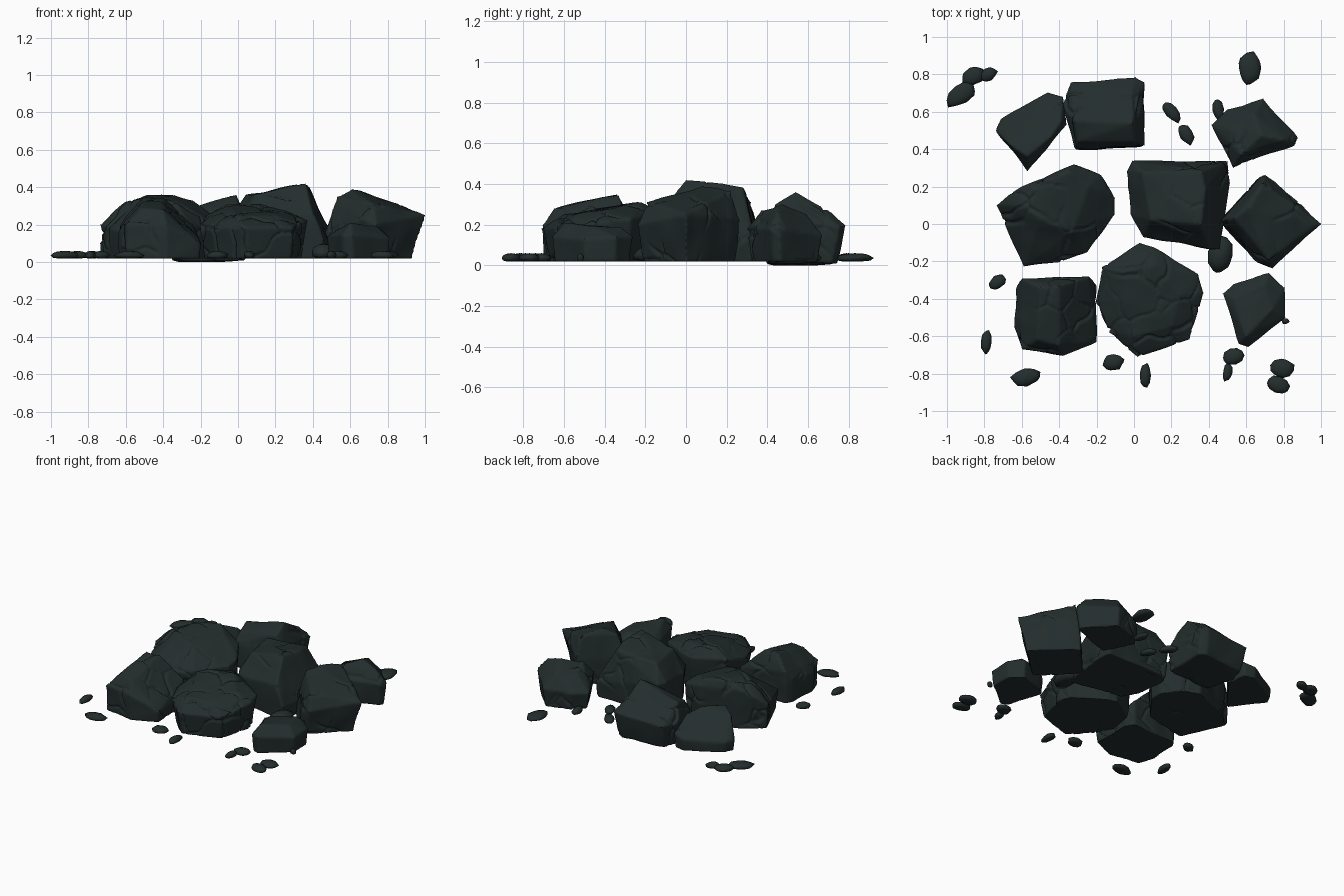
import bpy, bmesh, math
from mathutils import Vector, Matrix, noise

default_cube = bpy.data.objects.get("Cube")
if default_cube:
    bpy.data.objects.remove(default_cube, do_unlink=True)

stone = bpy.data.materials.new("dark_slate")
stone.use_nodes = True
slate_colour = (.017, .026, .026, 1)
stone.diffuse_color = slate_colour
stone.node_tree.nodes["Principled BSDF"].inputs["Base Color"].default_value = slate_colour
stone.node_tree.nodes["Principled BSDF"].inputs["Roughness"].default_value = .9

GROUND = .02


def add_object(name, mesh):
    obj = bpy.data.objects.new(name, mesh)
    bpy.context.collection.objects.link(obj)
    mesh.materials.clear()
    mesh.materials.append(stone)
    return obj


def hull_mesh(name, points):
    bm = bmesh.new()
    for point in points:
        bm.verts.new(point)
    result = bmesh.ops.convex_hull(bm, input=bm.verts)
    loose = {g for g in result["geom_interior"] + result["geom_unused"]
             if isinstance(g, bmesh.types.BMVert)}
    bmesh.ops.delete(bm, geom=list(loose), context="VERTS")
    bmesh.ops.recalc_face_normals(bm, faces=bm.faces)
    mesh = bpy.data.meshes.new(name)
    bm.to_mesh(mesh)
    bm.free()
    return mesh


def weather(mesh, cracks, bottom):
    """Push gentle dents and branching cracks into the dense surface."""
    moves = []
    for vert in mesh.vertices:
        warp = noise.noise_vector(vert.co * 9) * .035
        distances, _ = noise.voronoi((vert.co + warp) * 5)
        gap = distances[1] - distances[0]
        fade = max(0, min(1, noise.noise(vert.co * 4) * 3 + cracks))
        groove = max(0, 1 - gap / .07) * fade * .016
        dent = noise.noise(vert.co * 7) * .008
        moves.append(vert.co + vert.normal * (dent - groove))
    for vert, place in zip(mesh.vertices, moves):
        place.z = max(place.z, bottom)
        vert.co = place


def boulder(name, rim, crown, foot=.92, shift=(0, 0), bottom=GROUND, cracks=0):
    """Hull of a shoulder rim, a crown and a scaled copy of the rim as foot."""
    rim = [Vector(p) for p in rim]
    centre = sum(rim, Vector()) / len(rim)
    base = [centre + (p - centre) * foot + Vector((*shift, 0)) for p in rim]
    for point in base:
        point.z = GROUND - .01
    block = add_object(name, hull_mesh(name, rim + [Vector(p) for p in crown] + base))
    remesh = block.modifiers.new("dense_skin", "REMESH")
    remesh.mode = "VOXEL"
    remesh.voxel_size = .01
    soften = block.modifiers.new("worn_edges", "SMOOTH")
    soften.factor = .5
    soften.iterations = 3
    graph = bpy.context.evaluated_depsgraph_get()
    skin = bpy.data.meshes.new_from_object(block.evaluated_get(graph))
    block.modifiers.clear()
    block.data = skin
    weather(skin, cracks, bottom)
    skin.materials.clear()
    skin.materials.append(stone)
    skin.shade_smooth()


def pebble(index, x, y, length, width, turn=0, height=.04):
    """Small flattened stone lying on the ground."""
    bm = bmesh.new()
    bmesh.ops.create_icosphere(bm, subdivisions=2, radius=1)
    spin = Matrix.Rotation(math.radians(turn), 3, "Z")
    for vert in bm.verts:
        lump = 1 + noise.noise(vert.co * 1.3 + Vector((index * 5, 0, 0))) * .25
        flat = Vector((vert.co.x * length, vert.co.y * width, 0)) * lump
        level = GROUND + height * max(0, vert.co.z * .6 + .4)
        vert.co = spin @ flat + Vector((x, y, level))
    mesh = bpy.data.meshes.new("pebble")
    bm.to_mesh(mesh)
    bm.free()
    mesh.shade_smooth()
    add_object(f"pebble_{index}", mesh)


# Left side: broad cracked boulder and ridged block in front of it
boulder("left_boulder",
        [(-.74, .1, .2), (-.6, .2, .3), (-.32, .32, .31), (-.18, .26, .27), (-.1, .14, .22),
         (-.1, .05, .2), (-.25, -.15, .2), (-.4, -.2, .17), (-.59, -.23, .15)],
        [(-.6, .1, .32), (-.5, .02, .34), (-.48, .23, .36), (-.34, .29, .36), (-.24, .2, .33),
         (-.33, -.04, .32)],
        foot=.95, cracks=.4)
boulder("front_left_block",
        [(-.63, -.34, .2), (-.6, -.29, .25), (-.24, -.28, .2), (-.2, -.33, .1), (-.2, -.63, .1),
         (-.38, -.71, .2), (-.6, -.67, .2), (-.64, -.55, .15)],
        [(-.5, -.34, .35), (-.4, -.33, .35), (-.52, -.62, .29), (-.4, -.65, .28)],
        foot=.96, cracks=.4)

# Front and centre
boulder("front_boulder",
        [(-.21, -.42, .2), (-.17, -.23, .25), (.03, -.1, .26), (.1, -.12, .26), (.34, -.27, .23),
         (.37, -.37, .22), (.3, -.62, .19), (.02, -.71, .18), (-.13, -.58, .19)],
        [(-.06, -.26, .31), (.12, -.22, .31), (.25, -.38, .28), (.2, -.55, .25), (0, -.6, .25)],
        foot=.9, cracks=.5)
boulder("central_boulder",
        [(-.04, .28, .24), (-.01, .34, .24), (.5, .34, .13), (.51, .22, .12), (.46, -.14, .12),
         (.4, -.13, .26), (.05, -.07, .22), (-.02, .05, .22)],
        [(.04, .28, .36), (.36, .28, .38), (.38, .18, .4), (.36, 0, .42), (.09, .02, .36)],
        foot=.95, cracks=-.2)

# Right side
boulder("right_block",
        [(.47, .02, .17), (.7, .27, .22), (.76, .23, .23), (1, 0, .25),
         (.74, -.24, .2), (.67, -.21, .22)],
        [(.53, .03, .35), (.61, .08, .39), (.69, .22, .37), (.96, 0, .27), (.72, -.19, .31)],
        foot=.9, shift=(-.04, 0), cracks=.1)
boulder("front_right_block",
        [(.47, -.37, .14), (.53, -.32, .14), (.72, -.26, .14), (.81, -.34, .14),
         (.81, -.5, .13), (.61, -.66, .14), (.56, -.64, .14)],
        [(.53, -.4, .18), (.7, -.32, .19), (.74, -.46, .2), (.6, -.6, .21)],
        foot=.92, cracks=-.3)

# Back row
boulder("back_right_block",
        [(.41, .53, .14), (.5, .61, .14), (.69, .67, .15), (.88, .46, .18),
         (.86, .42, .18), (.53, .3, .18)],
        [(.52, .5, .23), (.64, .59, .25), (.68, .47, .3), (.8, .45, .26), (.57, .37, .27)],
        foot=.88, cracks=.1)
boulder("back_block",
        [(-.38, .64, .18), (-.34, .76, .18), (.01, .79, .2), (.06, .76, .19), (.06, .42, .18),
         (-.32, .4, .18)],
        [(-.32, .55, .28), (-.01, .54, .36), (-.01, .72, .26), (0, .44, .3), (-.3, .44, .25),
         (-.28, .5, -.01)],
        foot=.9, shift=(0, -.03), bottom=0, cracks=-.1)
boulder("back_left_block",
        [(-.74, .5, .1), (-.71, .56, .09), (-.46, .7, .1), (-.38, .68, .12),
         (-.36, .53, .15), (-.57, .28, .13)],
        [(-.66, .42, .23), (-.57, .36, .26), (-.45, .46, .25), (-.39, .55, .21)],
        foot=.97, cracks=-.4)

# Scattered pebbles: x, y, half length, half width, turn
pebbles = [
    (-.925, .695, .09, .055, 35), (-.86, .79, .06, .05, 20), (-.78, .8, .05, .035, 30),
    (.62, .83, .09, .06, 90), (.2, .6, .065, .035, -50), (.28, .48, .06, .035, -60),
    (.45, .61, .06, .03, 100), (.46, -.16, .1, .065, 80, .08), (-.73, -.31, .05, .035, 30),
    (-.79, -.63, .065, .03, 85), (-.58, -.82, .08, .045, 10), (-.11, -.74, .055, .045, 0),
    (.06, -.81, .065, .03, 90), (.53, -.71, .06, .045, 20), (.5, -.79, .05, .025, 80),
    (.79, -.77, .065, .05, 0), (.77, -.86, .065, .045, -20), (.81, -.52, .02, .015, 0),
]
for number, shape in enumerate(pebbles, 1):
    pebble(number, *shape)
